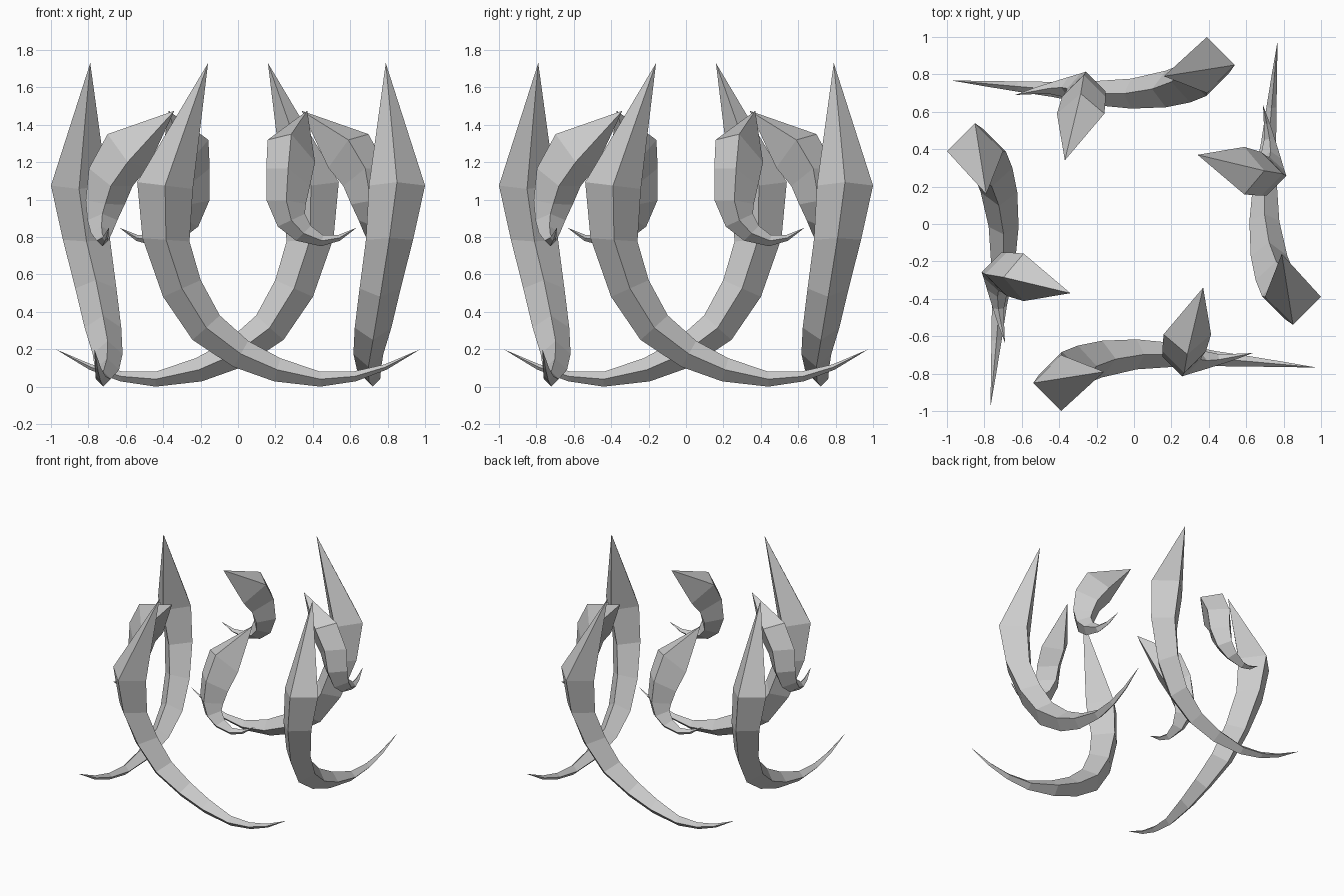
import bpy
from math import sin, cos, radians, pi
from mathutils import Vector, Matrix

if "Cube" in bpy.data.objects:
    bpy.data.objects.remove(bpy.data.objects["Cube"])

# Ring rows: x, y, z, half diagonal, twist in the xz plane, outward tilt (degrees)
LARGE = [(-0.39, -0.85, 1.075, .15, -7, 0), (-0.385, -0.81, 0.785, .126, -4, 0),
         (-0.30, -0.76, 0.525, .11, 24, 0), (-0.17, -0.722, 0.315, .098, 42, 0),
         (0.015, -0.697, 0.175, .08, 60, 0), (0.21, -0.70, 0.09, .064, 75, 0),
         (0.44, -0.72, 0.04, .04, 90, 0), (0.625, -0.735, 0.055, .027, 103, 0),
         (0.79, -0.75, 0.105, .015, 112, 0)]
SMALL = [(0.285, -0.59, 1.26, .14, -25, 40), (0.268, -0.68, 1.12, .126, -22, 22),
         (0.258, -0.71, 0.985, .105, -5, 6), (0.285, -0.725, 0.89, .08, 25, 0),
         (0.35, -0.73, 0.82, .056, 45, 0), (0.45, -0.725, 0.78, .03, 80, 0),
         (0.54, -0.71, 0.795, .016, 108, 0)]


def claw(name, base, rings, tip, turn):
    """Four-sided tapering horn through the rings, pointed at both ends."""
    verts = [Vector(base)]
    for x, y, z, r, a, e in rings:
        c = Vector((x, y, z))
        a, e = radians(a), radians(e)
        u = Vector((cos(a), 0, sin(a))) * r
        v = Vector((0, -cos(e), sin(e))) * r
        verts += [c - u, c + v, c + u, c - v]
    verts.append(Vector(tip))
    last, n = len(verts) - 1, len(rings)
    faces = []
    for k in range(4):
        j = (k + 1) % 4
        faces.append((0, 1 + k, 1 + j))
        for i in range(n - 1):
            s = 1 + 4 * i
            faces.append((s + k, s + 4 + k, s + 4 + j, s + j))
        s = 1 + 4 * (n - 1)
        faces.append((s + k, last, s + j))
    mesh = bpy.data.meshes.new(name)
    mesh.from_pydata([Matrix.Rotation(turn, 3, 'Z') @ p for p in verts], [], faces)
    mesh.update()
    obj = bpy.data.objects.new(name, mesh)
    bpy.context.collection.objects.link(obj)


# One large and one small claw on each of the four sides
for i, side in enumerate(("front", "right", "back", "left")):
    claw("large_claw_" + side, (-0.16, -0.79, 1.73), LARGE, (0.975, -0.767, 0.20), i * pi / 2)
    claw("small_claw_" + side, (0.37, -0.34, 1.475), SMALL, (0.635, -0.69, 0.85), i * pi / 2)
